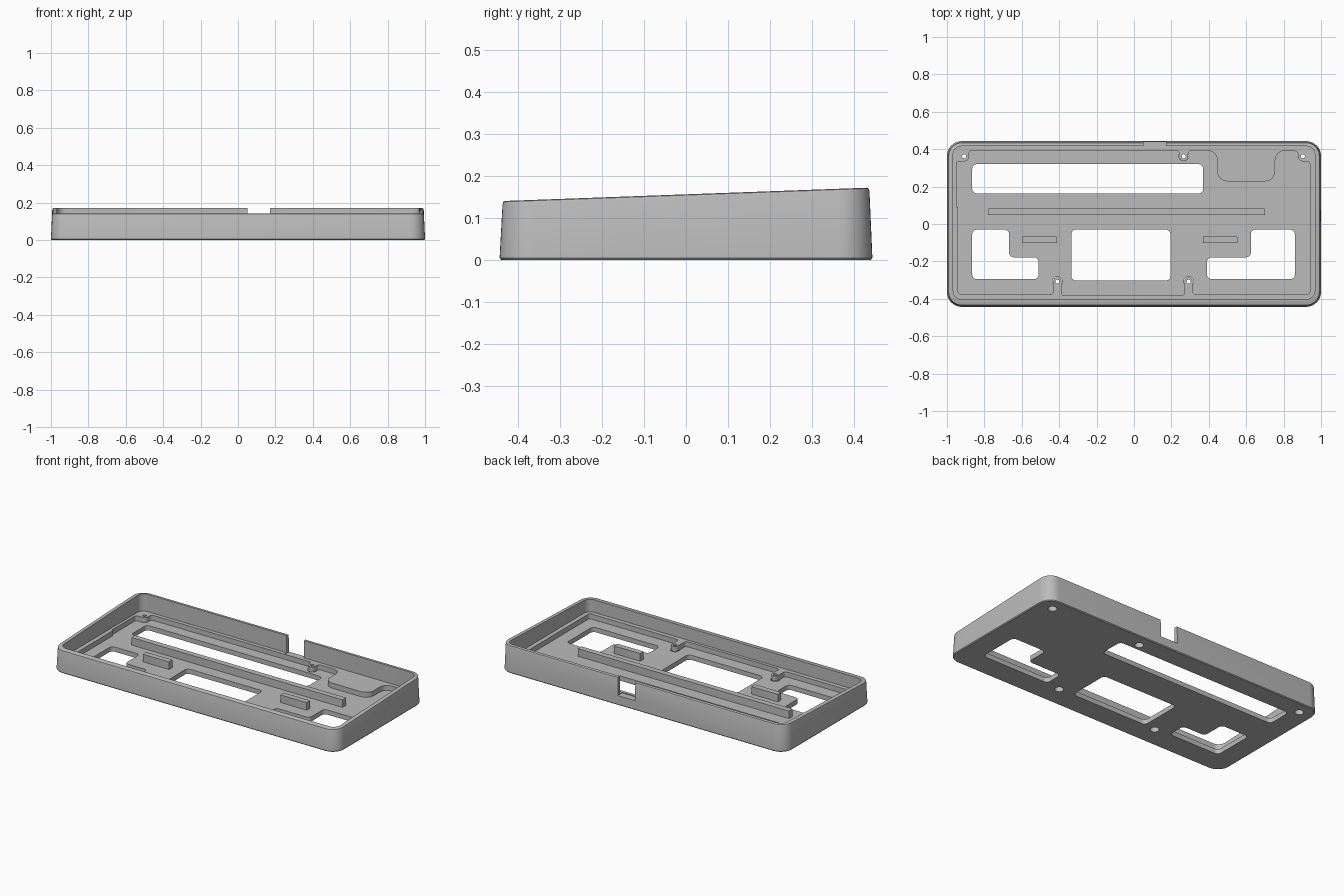
import bpy, bmesh, math
from mathutils import Vector

cube = bpy.data.objects.get("Cube")
if cube:
    bpy.data.objects.remove(cube, do_unlink=True)

grey = bpy.data.materials.new("plain grey")
grey.use_nodes = True
colour = (0.5, 0.5, 0.5, 1)
grey.diffuse_color = colour
grey.node_tree.nodes["Principled BSDF"].inputs["Base Color"].default_value = colour

FLOOR, LEDGE, STRIP = 0.03, 0.062, 0.078


def rounded(points, radius, steps=6):
    """Round every corner of a polygon; a third value overrides the radius."""
    out, n = [], len(points)
    for i, p in enumerate(points):
        c = Vector(p[:2])
        a, b = (Vector(points[i - 1][:2]) - c), (Vector(points[(i + 1) % n][:2]) - c)
        r = p[2] if len(p) > 2 else radius
        r = min(r, a.length * 0.49, b.length * 0.49)
        a, b = c + a.normalized() * r, c + b.normalized() * r
        centre = a + b - c
        for k in range(steps + 1):
            t = k / steps * math.pi / 2
            out.append(centre + (a - centre) * math.cos(t) + (b - centre) * math.sin(t))
    return out


def rect(x0, x1, y0, y1):
    return [(x0, y0), (x1, y0), (x1, y1), (x0, y1)]


def loft(name, rings):
    """Join equal rings of 3D points into a closed solid."""
    bm = bmesh.new()
    loops = [[bm.verts.new(p) for p in ring] for ring in rings]
    n = len(loops[0])
    for low, high in zip(loops, loops[1:]):
        for i in range(n):
            j = (i + 1) % n
            bm.faces.new((low[i], low[j], high[j], high[i]))
    bm.faces.new(loops[0][::-1])
    bm.faces.new(loops[-1])
    bmesh.ops.recalc_face_normals(bm, faces=bm.faces)
    mesh = bpy.data.meshes.new(name)
    bm.to_mesh(mesh)
    bm.free()
    mesh.materials.append(grey)
    obj = bpy.data.objects.new(name, mesh)
    bpy.context.collection.objects.link(obj)
    return obj


def prism(name, outline, z0, z1):
    return loft(name, [[(p.x, p.y, z) for p in outline] for z in (z0, z1)])


def disc(x, y, r):
    return [Vector((x + r * math.cos(i * math.tau / 24), y + r * math.sin(i * math.tau / 24)))
            for i in range(24)]


def smooth(obj):
    bpy.ops.object.select_all(action="DESELECT")
    obj.select_set(True)
    bpy.context.view_layer.objects.active = obj
    bpy.ops.object.shade_smooth_by_angle(angle=math.radians(30))


# Outer shell: tapered, softened edges, top sloping up to the back
def top(y):
    return 0.156 + 0.0365 * y


def shell_ring(inset, height):
    outline = rounded(rect(-1 + inset, 1 - inset, -0.443 + inset, 0.443 - inset), 0.08 - inset, 10)
    return [(p.x, p.y, height(p.y)) for p in outline]


case = loft("case", [
    shell_ring(0.004, lambda y: 0),
    shell_ring(0, lambda y: 0.005),
    shell_ring(0.007, lambda y: top(y) - 0.008),
    shell_ring(0.009, lambda y: top(y) - 0.002),
    shell_ring(0.013, top),
])

# Stepped inner edge with screw bosses and a broad back shelf
pocket = [
    (-0.94, -0.375), (-0.432, -0.375), (-0.432, -0.285, 0.022), (-0.388, -0.285, 0.022),
    (-0.388, -0.383), (0.27, -0.383), (0.27, -0.285, 0.022), (0.314, -0.285, 0.022),
    (0.314, -0.375), (0.94, -0.375), (0.94, 0.335), (0.878, 0.335, 0.025), (0.878, 0.392, 0.025),
    (0.755, 0.392, 0.05), (0.755, 0.228, 0.055), (0.445, 0.228, 0.055), (0.445, 0.392, 0.05),
    (0.29, 0.392), (0.29, 0.337, 0.024), (0.242, 0.337, 0.024), (0.242, 0.392),
    (-0.882, 0.392), (-0.882, 0.335, 0.025), (-0.95, 0.335), (-0.95, 0.09, 0.004),
    (-0.94, 0.09, 0.004),
]

# Openings through the floor
left_l = [(-0.865, -0.295), (-0.51, -0.295), (-0.51, -0.178), (-0.668, -0.178),
          (-0.668, -0.03), (-0.865, -0.03)]
right_l = [(0.39, -0.295), (0.86, -0.295), (0.86, -0.03), (0.625, -0.03),
           (0.625, -0.178), (0.39, -0.178)]
openings = [rect(-0.865, 0.37, 0.163, 0.32), rect(-0.335, 0.195, -0.302, -0.03), left_l, right_l]

cutters = [
    prism("cavity_cutter", rounded(rect(-0.967, 0.967, -0.402, 0.416), 0.045), LEDGE, 1),
    prism("pocket_cutter", rounded(pocket, 0.015), FLOOR, 0.1),
    prism("cable_notch_cutter", rounded(rect(0.05, 0.17, 0.397, 0.6), 0.001, 1), LEDGE - 0.003, 1),
]
cutters += [prism("opening_cutter", rounded(o, 0.025), -0.1, 0.1) for o in openings]

# Screw holes, counterbored from below
for x, y in [(-0.908, 0.362), (0.266, 0.362), (0.903, 0.362), (-0.41, -0.308), (0.292, -0.308)]:
    cutters.append(prism("screw_hole_cutter", disc(x, y, 0.011), -0.1, 0.2))
    cutters.append(prism("counterbore_cutter", disc(x, y, 0.026), -0.1, 0.03))

for cutter in cutters:
    mod = case.modifiers.new("cut", "BOOLEAN")
    mod.operation = "DIFFERENCE"
    mod.solver = "EXACT"
    mod.object = cutter
    bpy.context.view_layer.objects.active = case
    bpy.ops.object.modifier_apply(modifier=mod.name)
    bpy.data.objects.remove(cutter, do_unlink=True)
smooth(case)

# Raised support ribs on the floor
for name, box in [("long_rib", rect(-0.78, 0.7, 0.047, 0.083)),
                  ("right_short_rib", rect(-0.597, -0.412, -0.102, -0.067)),
                  ("left_short_rib", rect(0.368, 0.553, -0.102, -0.067))]:
    smooth(prism(name, rounded(box, 0.004, 2), FLOOR - 0.005, STRIP))
